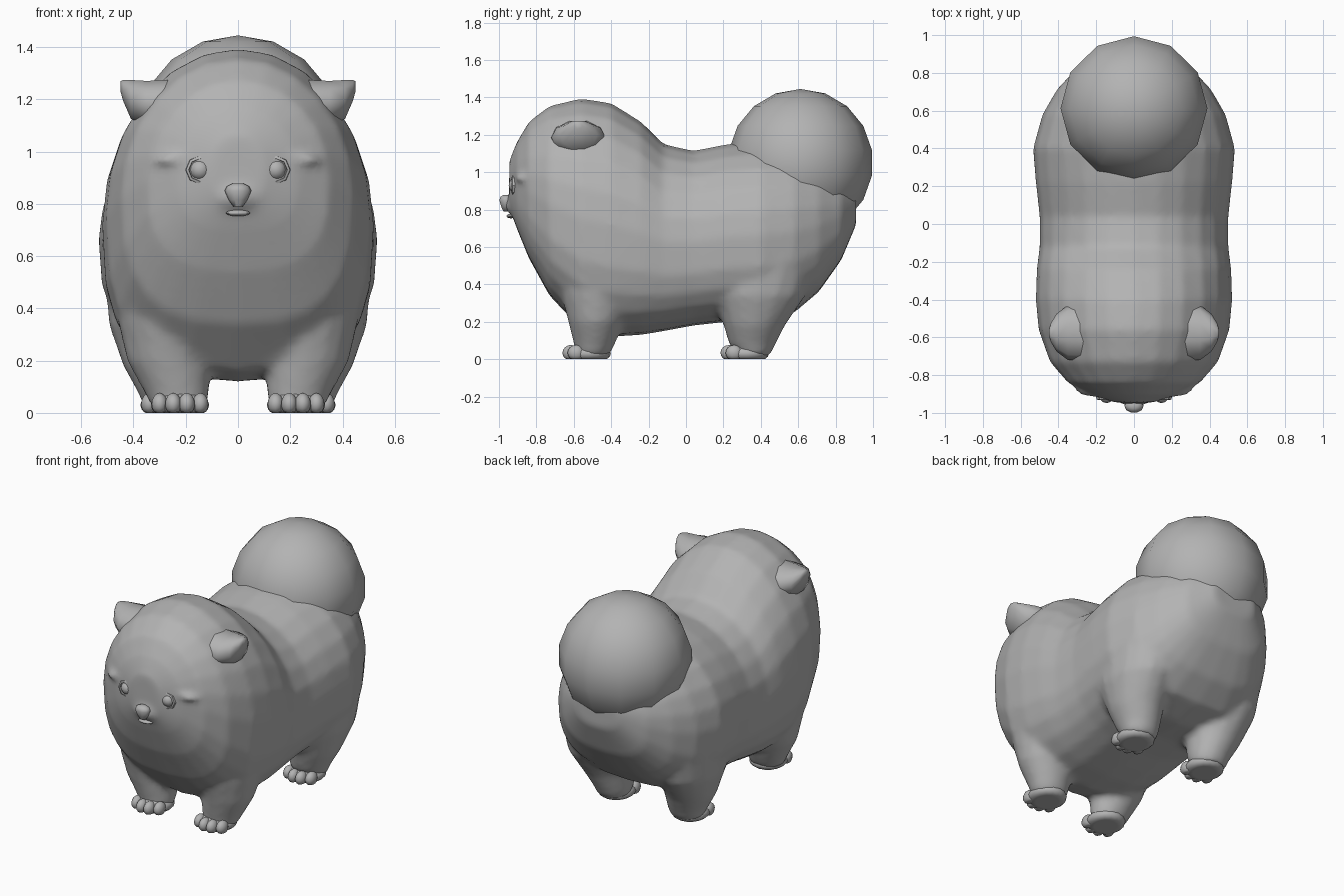
import bpy
import bmesh
from math import cos, sin, pi, radians
from mathutils import Matrix, Vector

cube = bpy.data.objects.get("Cube")
if cube:
    bpy.data.objects.remove(cube)

fur = bpy.data.materials.new("plain grey")
fur.use_nodes = True
GREY = (0.45, 0.45, 0.45, 1)
fur.diffuse_color = GREY
fur.node_tree.nodes["Principled BSDF"].inputs["Base Color"].default_value = GREY


def loft(bm, rings):
    """Skin a list of closed point rings and cap both ends."""
    loops = [[bm.verts.new(p) for p in ring] for ring in rings]
    n = len(loops[0])
    for a, b in zip(loops, loops[1:]):
        for i in range(n):
            j = (i + 1) % n
            bm.faces.new((a[i], a[j], b[j], b[i]))
    bm.faces.new(loops[0][::-1])
    bm.faces.new(loops[-1])


def circle(n):
    return [(cos(2 * pi * i / n), sin(2 * pi * i / n)) for i in range(n)]


def ball(bm, centre, radii, seg=16, rings=10, tilt=0.0):
    m = (Matrix.Translation(centre) @ Matrix.Rotation(tilt, 4, 'Y')
         @ Matrix.Diagonal((*radii, 1)))
    bmesh.ops.create_uvsphere(bm, u_segments=seg, v_segments=rings, radius=1, matrix=m)


def finish(name, bm, angle=60):
    bmesh.ops.recalc_face_normals(bm, faces=bm.faces)
    mesh = bpy.data.meshes.new(name)
    bm.to_mesh(mesh)
    bm.free()
    mesh.materials.append(fur)
    ob = bpy.data.objects.new(name, mesh)
    bpy.context.collection.objects.link(ob)
    bpy.ops.object.select_all(action='DESELECT')
    ob.select_set(True)
    bpy.context.view_layer.objects.active = ob
    bpy.ops.object.shade_smooth_by_angle(angle=radians(angle))
    return ob


def power(v, e):
    return (1 if v >= 0 else -1) * abs(v) ** e


def section(y, low, high, half):
    """Round above, squarer below."""
    mid = low + 0.48 * (high - low)
    ring = []
    for c, s in circle(24):
        e = 1 if s >= 0 else 0.72
        h = (high - mid) if s >= 0 else (mid - low)
        ring.append((half * power(c, e), y, mid + h * power(s, e)))
    return ring


# Head and trunk: y, underside, top, half width
TRUNK = [
    (-0.945, 0.81, 1.06, 0.10), (-0.905, 0.70, 1.16, 0.23),
    (-0.84, 0.54, 1.27, 0.35), (-0.73, 0.34, 1.355, 0.445),
    (-0.56, 0.16, 1.395, 0.505), (-0.40, 0.12, 1.37, 0.52),
    (-0.24, 0.13, 1.27, 0.515), (-0.12, 0.15, 1.15, 0.50),
    (0.04, 0.18, 1.115, 0.50), (0.22, 0.20, 1.15, 0.52),
    (0.40, 0.20, 1.17, 0.535), (0.58, 0.25, 1.15, 0.485),
    (0.71, 0.36, 1.10, 0.41), (0.83, 0.53, 1.02, 0.30),
    (0.91, 0.72, 0.95, 0.15),
]
# Legs: z, centre x, centre y, half width, half depth
FRONT_LEG = [
    (0.02, 0.225, -0.50, 0.105, 0.09), (0.08, 0.235, -0.49, 0.125, 0.11),
    (0.20, 0.265, -0.48, 0.16, 0.15), (0.35, 0.28, -0.47, 0.18, 0.20),
    (0.55, 0.28, -0.46, 0.20, 0.22),
]
REAR_LEG = [
    (0.02, 0.26, 0.365, 0.10, 0.085), (0.08, 0.265, 0.355, 0.12, 0.125),
    (0.18, 0.29, 0.365, 0.15, 0.165), (0.34, 0.315, 0.39, 0.18, 0.25),
    (0.55, 0.31, 0.42, 0.20, 0.28),
]

# One continuous coat: trunk, legs, cheeks and brows fused together
bm = bmesh.new()
loft(bm, [section(*row) for row in TRUNK])
ball(bm, (0, -0.87, 0.825), (0.12, 0.10, 0.07))
ball(bm, (0, -0.82, 0.79), (0.29, 0.105, 0.05))
for s in (-1, 1):
    for leg in (FRONT_LEG, REAR_LEG):
        loft(bm, [[(s * (x + rx * c), y + ry * d, z) for c, d in circle(16)]
                  for z, x, y, rx, ry in leg])
    ball(bm, (s * 0.215, -0.87, 0.975), (0.11, 0.05, 0.022), tilt=s * 0.1)
body = finish("body", bm, 180)
remesh = body.modifiers.new("fuse", 'REMESH')
remesh.mode = 'VOXEL'
remesh.voxel_size = 0.02
remesh.use_smooth_shade = True
soften = body.modifiers.new("soften", 'SMOOTH')
soften.factor = 0.5
soften.iterations = 5

# Fluffy round tail curled over the rump
bm = bmesh.new()
ball(bm, (0, 0.612, 1.05), (0.395, 0.388, 0.395), seg=12, rings=9)
finish("tail", bm, 180)

# Nose, wide at the top and narrow below
bm = bmesh.new()
NOSE = [(0.79, 0.018), (0.815, 0.036), (0.85, 0.051), (0.868, 0.042), (0.878, 0.02)]
loft(bm, [[(r * c, -0.963 + 0.72 * r * d, z) for c, d in circle(10)] for z, r in NOSE])
finish("nose", bm)

# Mouth line under the muzzle
bm = bmesh.new()
ball(bm, (0, -0.935, 0.765), (0.05, 0.025, 0.012), seg=10, rings=6)
finish("mouth", bm)

# Ears: x, centre z, half depth, half height
EAR = [(0.25, 1.18, 0.15, 0.10), (0.35, 1.185, 0.145, 0.09),
       (0.41, 1.20, 0.10, 0.078), (0.44, 1.235, 0.05, 0.042), (0.45, 1.25, 0.02, 0.02)]

for s, side in ((1, "left"), (-1, "right")):
    bm = bmesh.new()
    loft(bm, [[(s * x, -0.575 + ry * c, z + rz * d) for c, d in circle(10)]
              for x, z, ry, rz in EAR])
    finish(side + "_ear", bm)

    # Eyeball with a faceted rim around it
    bm = bmesh.new()
    ball(bm, (s * 0.145, -0.908, 0.93), (0.04, 0.04, 0.04), seg=12, rings=8)
    finish(side + "_eye", bm)
    bm = bmesh.new()
    rim = [(0.038, -0.90), (0.044, -0.932), (0.054, -0.928), (0.058, -0.90)]
    loops = [[bm.verts.new((s * 0.145 + r * c, y, 0.93 + r * d)) for c, d in circle(8)]
             for r, y in rim]
    for a, b in zip(loops, loops[1:] + loops[:1]):
        for i in range(8):
            j = (i + 1) % 8
            bm.faces.new((a[i], a[j], b[j], b[i]))
    finish(side + "_eye_rim", bm, 30)

    # Flat-soled paws with four toes each
    for end, px, py in (("front", 0.222, -0.52), ("rear", 0.262, 0.325)):
        bm = bmesh.new()
        ball(bm, (s * px, py, 0.03), (0.112, 0.118, 0.055))
        for k in range(4):
            off = (k - 1.5) * 0.052
            ball(bm, (s * px + off, py - 0.098 + 5 * off * off, 0.034),
                 (0.032, 0.046, 0.042), seg=10, rings=8)
        for v in bm.verts:
            v.co.z = max(v.co.z, 0)
        finish(side + "_" + end + "_paw", bm)
